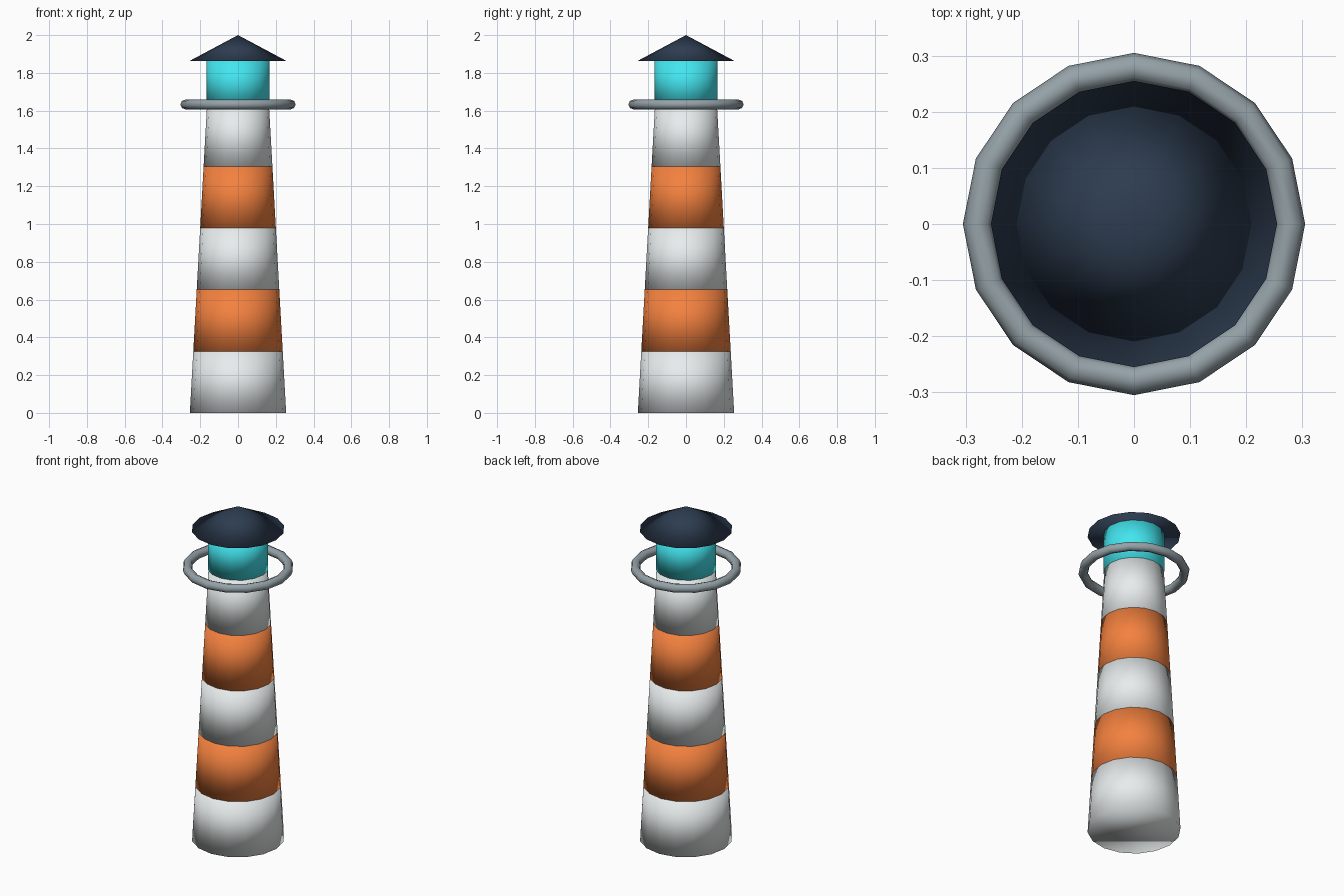
import bpy

if "Cube" in bpy.data.objects:
    bpy.data.objects.remove(bpy.data.objects["Cube"])

SIDES = 16
BAND_COUNT = 5
TOWER_H = 1.63
BASE_R, TOP_R = 0.255, 0.164


def material(name, rgb):
    mat = bpy.data.materials.new(name)
    mat.diffuse_color = (*rgb, 1.0)
    mat.use_nodes = True
    mat.node_tree.nodes["Principled BSDF"].inputs["Base Color"].default_value = mat.diffuse_color
    return mat


def finish(name, mat):
    obj = bpy.context.object
    obj.name = name
    obj.data.materials.append(mat)
    bpy.ops.object.shade_smooth()
    return obj


def frustum(name, r1, r2, z1, z2, mat):
    bpy.ops.mesh.primitive_cone_add(vertices=SIDES, radius1=r1, radius2=r2,
                                    depth=z2 - z1, location=(0, 0, (z1 + z2) / 2))
    return finish(name, mat)


white = material("white_paint", (0.80, 0.84, 0.84))
orange = material("orange_paint", (0.90, 0.22, 0.05))
cyan = material("lantern_glass", (0.056, 0.79, 0.87))
navy = material("roof_navy", (0.026, 0.045, 0.08))
steel = material("railing_steel", (0.30, 0.36, 0.39))


# Tapered tower of alternating painted bands
def tower_radius(z):
    return BASE_R + (TOP_R - BASE_R) * z / TOWER_H


for i in range(BAND_COUNT):
    z1, z2 = TOWER_H * i / BAND_COUNT, TOWER_H * (i + 1) / BAND_COUNT
    frustum(f"tower_band_{i + 1}", tower_radius(z1), tower_radius(z2), z1, z2,
            orange if i % 2 else white)

# Lantern room and pointed roof
frustum("lantern_room", 0.167, 0.167, TOWER_H, 1.866, cyan)
frustum("roof", 0.255, 0.0, 1.864, 2.0, navy)

# Gallery railing ring
bpy.ops.mesh.primitive_torus_add(major_segments=SIDES, minor_segments=8,
                                 major_radius=0.279, minor_radius=0.026,
                                 location=(0, 0, 1.633))
finish("gallery_ring", steel)
